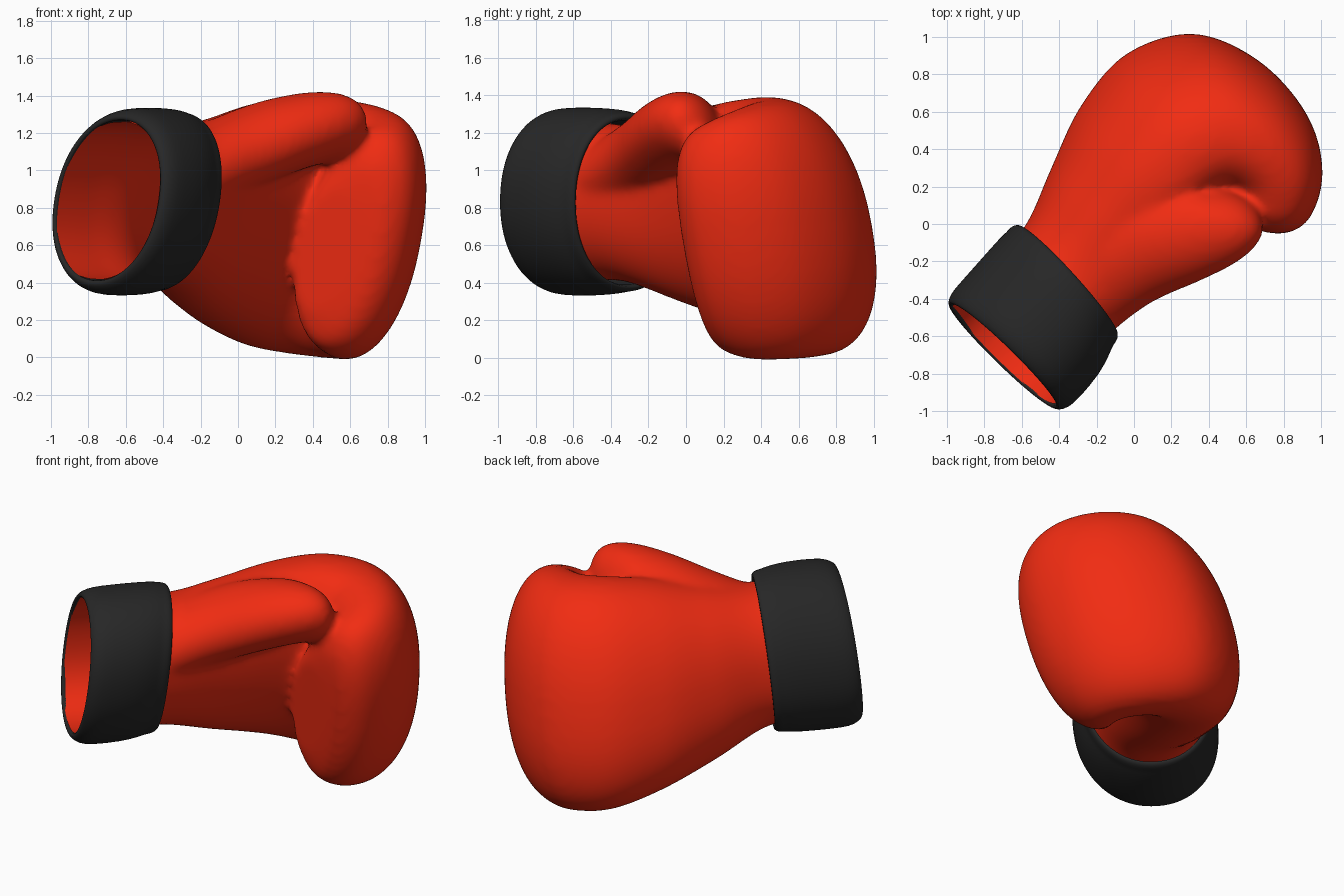
import bpy, bmesh, math
from mathutils import Vector

if "Cube" in bpy.data.objects:
    bpy.data.objects.remove(bpy.data.objects["Cube"])

# Working frame: u runs wrist -> knuckles, v runs back of hand -> palm
S = math.sqrt(0.5)


def world(u, v, z):
    """The fist rolls toward the palm at the top; the wrist opening tips upward."""
    t = min(max((u + 0.6) / 0.9, 0), 1)
    t = t * t * (3 - 2 * t)
    v += (0.10 + 0.15 * t) * (z - 0.8)
    u += 0.11 * (1 - t) * (z - 0.8)
    return Vector((S * (u + v), S * (u - v), z))


def material(name, color):
    m = bpy.data.materials.new(name)
    m.diffuse_color = color
    m.use_nodes = True
    m.node_tree.nodes["Principled BSDF"].inputs["Base Color"].default_value = m.diffuse_color
    return m


def catmull(rows, steps):
    """Smoothly interpolate rows of numbers."""
    out = []
    for i in range(len(rows) - 1):
        a, b = rows[max(i - 1, 0)], rows[i]
        c, d = rows[i + 1], rows[min(i + 2, len(rows) - 1)]
        for k in range(steps):
            t = k / steps
            out.append([0.5 * (2 * q + (r - p) * t + (2 * p - 5 * q + 4 * r - s) * t * t
                               + (3 * q - p - 3 * r + s) * t ** 3)
                        for p, q, r, s in zip(a, b, c, d)])
    return out + [rows[-1]]


def loft(bm, rows, n=48, power=2.1, closed=False):
    """Each row: outer u, v, inner u, v, bottom z, top z of an oval section."""
    rings = []
    for ou, ov, iu, iv, lo, hi in rows:
        ring = []
        for k in range(n):
            a = 2 * math.pi * k / n
            c, s = math.cos(a), math.sin(a)
            c = math.copysign(abs(c) ** (2 / power), c)
            s = math.copysign(abs(s) ** (2 / power), s)
            ring.append(bm.verts.new(world((ou + iu) / 2 + c * (iu - ou) / 2,
                                           (ov + iv) / 2 + c * (iv - ov) / 2,
                                           (lo + hi) / 2 + s * (hi - lo) / 2)))
        rings.append(ring)
    pairs = list(zip(rings, rings[1:]))
    if closed:
        pairs.append((rings[-1], rings[0]))
    for r0, r1 in pairs:
        for k in range(n):
            j = (k + 1) % n
            bm.faces.new((r0[k], r0[j], r1[j], r1[k]))
    if not closed:
        bm.faces.new(rings[0])
        bm.faces.new(rings[-1])
    bmesh.ops.recalc_face_normals(bm, faces=bm.faces)


def make_object(name, bm, mat):
    me = bpy.data.meshes.new(name)
    bm.to_mesh(me)
    bm.free()
    me.materials.append(mat)
    ob = bpy.data.objects.new(name, me)
    bpy.context.collection.objects.link(ob)
    me.polygons.foreach_set("use_smooth", [True] * len(me.polygons))
    return ob


red = material("red_leather", (0.88, 0.025, 0.006, 1))
black = material("black_cuff", (0.02, 0.02, 0.02, 1))

# Hand: wrist, back, knuckles, then fingers curling round onto the palm
hand = [
    (-1.12, -.375, -1.12, .375, .42, 1.26),
    (-.75, -.385, -.75, .365, .41, 1.26),
    (-.42, -.40, -.45, .30, .40, 1.24),
    (-.10, -.50, -.10, .22, .27, 1.29),
    (.25, -.60, .22, .18, .15, 1.36),
    (.62, -.61, .40, .18, .06, 1.39),
    (.95, -.43, .44, .20, .02, 1.38),
    (1.09, -.10, .44, .20, .00, 1.36),
    (1.07, .25, .43, .20, -.01, 1.32),
    (.92, .51, .41, .18, -.01, 1.27),
    (.70, .64, .38, .16, .02, 1.20),
    (.54, .61, .34, .17, .09, 1.08),
    (.45, .48, .30, .19, .25, .90),
]
bm = bmesh.new()
loft(bm, catmull(hand, 6), power=2.25)

# Thumb: u, v, z, radius, reach of the web toward the hand
thumb = [(-.52, .06, .93, .25, .32), (-.25, .09, 1.05, .235, .34), (.02, .16, 1.15, .225, .38),
         (.26, .225, 1.215, .205, .34), (.40, .25, 1.225, .18, .22), (.48, .265, 1.22, .125, .13),
         (.52, .27, 1.215, .04, .04)]
loft(bm, catmull([(u, v - w, u, v + r, z - r, z + r) for u, v, z, r, w in thumb], 6),
     n=32, power=2)

glove = make_object("glove_body", bm, red)
rm = glove.modifiers.new("merge", 'REMESH')
rm.mode = 'VOXEL'
rm.voxel_size = 0.022
sm = glove.modifiers.new("soften", 'SMOOTH')
sm.factor = 0.5
sm.iterations = 14
dg = bpy.context.evaluated_depsgraph_get()
baked = bpy.data.meshes.new_from_object(glove.evaluated_get(dg))
glove.modifiers.clear()

# Open the wrist so the glove is hollow
bm = bmesh.new()
bm.from_mesh(baked)
bmesh.ops.bisect_plane(bm, geom=bm.verts[:] + bm.edges[:] + bm.faces[:],
                       plane_co=world(-.985, 0, .8), plane_no=(-S, -S, .11),
                       clear_outer=True)
bm.to_mesh(glove.data)
bm.free()
glove.data.polygons.foreach_set("use_smooth", [True] * len(glove.data.polygons))

# Cuff: u and v of the back edge, u and v of the palm edge, bottom z, top z
cuff = [
    (-.95, -.405, -.95, .405, .385, 1.29),
    (-.985, -.375, -.985, .375, .42, 1.26),
    (-1.0, -.39, -1.0, .39, .40, 1.28),
    (-.995, -.41, -.995, .415, .38, 1.30),
    (-.95, -.43, -.95, .44, .345, 1.325),
    (-.88, -.435, -.88, .445, .33, 1.335),
    (-.70, -.445, -.70, .43, .33, 1.335),
    (-.54, -.455, -.59, .39, .34, 1.325),
    (-.51, -.45, -.56, .375, .35, 1.315),
    (-.47, -.455, -.52, .37, .35, 1.31),
    (-.44, -.44, -.49, .355, .365, 1.295),
    (-.44, -.41, -.49, .32, .395, 1.255),
    (-.60, -.42, -.62, .38, .385, 1.285),
]
bm = bmesh.new()
loft(bm, cuff, n=64, closed=True)
band = make_object("wrist_cuff", bm, black)
sub = band.modifiers.new("round", 'SUBSURF')
sub.levels = sub.render_levels = 1
